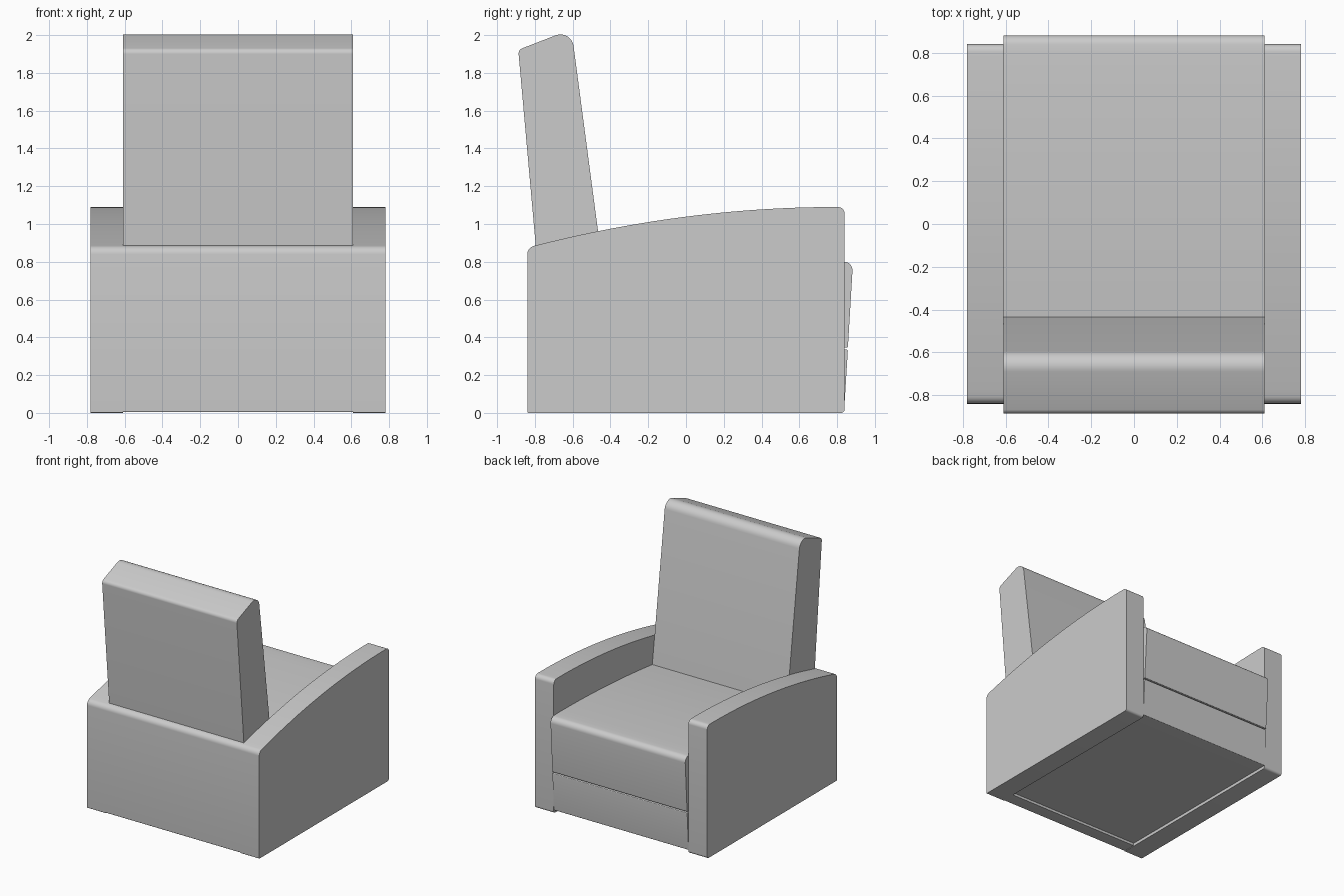
import bpy
import bmesh
import math
from mathutils import Vector

cube = bpy.data.objects.get("Cube")
if cube:
    bpy.data.objects.remove(cube, do_unlink=True)

# Single upholstery colour
fabric = bpy.data.materials.new("grey_upholstery")
fabric.use_nodes = True
GREY = (0.6, 0.6, 0.6, 1)
fabric.diffuse_color = GREY
fabric.node_tree.nodes["Principled BSDF"].inputs["Base Color"].default_value = GREY

ARM_INNER, ARM_OUTER = 0.61, 0.78
BACK, FRONT = -0.84, 0.84


def rounded(corners, steps=8):
    """Turn (y, z, radius) corners into an outline with filleted corners."""
    outline = []
    for i, (y, z, radius) in enumerate(corners):
        p = Vector((y, z))
        if radius == 0:
            outline.append(p)
            continue
        a = (Vector(corners[i - 1][:2]) - p).normalized()
        b = (Vector(corners[(i + 1) % len(corners)][:2]) - p).normalized()
        half = a.angle(b) / 2
        center = p + (a + b).normalized() * radius / math.sin(half)
        setback = radius / math.tan(half)
        start = p + a * setback - center
        end = p + b * setback - center
        turn = math.pi - 2 * half
        for k in range(steps + 1):
            t = k / steps
            mix = start * math.sin((1 - t) * turn) + end * math.sin(t * turn)
            outline.append(center + mix / math.sin(turn))
    return outline


def extrude_profile(name, corners, x0, x1):
    """Extrude a side profile across x."""
    bm = bmesh.new()
    verts = [bm.verts.new((x0, p.x, p.y)) for p in rounded(corners)]
    face = bm.faces.new(verts)
    grown = bmesh.ops.extrude_face_region(bm, geom=[face])["geom"]
    moved = [g for g in grown if isinstance(g, bmesh.types.BMVert)]
    bmesh.ops.translate(bm, verts=moved, vec=(x1 - x0, 0, 0))
    bmesh.ops.recalc_face_normals(bm, faces=bm.faces[:])
    mesh = bpy.data.meshes.new(name)
    bm.to_mesh(mesh)
    bm.free()
    mesh.materials.append(fabric)
    obj = bpy.data.objects.new(name, mesh)
    bpy.context.collection.objects.link(obj)
    bpy.ops.object.select_all(action="DESELECT")
    obj.select_set(True)
    bpy.context.view_layer.objects.active = obj
    bpy.ops.object.shade_smooth_by_angle(angle=math.radians(30))
    return obj


def arm_height(y):
    return 1.09 - 0.08 * (0.8 - y) ** 2


def seat_height(y):
    return 0.802 - 0.046 * (0.8 - y) ** 2


def curve(height, start, end, count):
    ys = [start + (end - start) * i / (count - 1) for i in range(count)]
    return [(y, height(y), 0) for y in ys]


# Arms with a gently bowed top
arm = ([(BACK, 0, 0.006), (BACK, arm_height(BACK), 0.045)]
       + curve(arm_height, -0.77, 0.78, 24)
       + [(FRONT, 1.09, 0.035), (FRONT, 0, 0.02)])
for side, name in ((1, "left_arm"), (-1, "right_arm")):
    extrude_profile(name, arm, side * ARM_INNER, side * ARM_OUTER)

# Rear panel between the arms
panel = [(BACK, 0.004, 0.006), (BACK, arm_height(BACK), 0.045),
         (-0.73, arm_height(-0.73), 0), (-0.73, 0.004, 0)]
extrude_profile("rear_panel", panel, -ARM_INNER, ARM_INNER)

# Hidden core, its underside recessed
core = [(-0.74, 0.025, 0), (-0.74, 0.68, 0), (0.83, 0.68, 0), (0.83, 0.025, 0)]
extrude_profile("seat_core", core, -ARM_INNER, ARM_INNER)

# Leaning backrest
backrest = [(-0.77, 0.6, 0), (-0.888, 1.922, 0.03),
            (-0.607, 2.031, 0.07), (-0.418, 0.6, 0)]
extrude_profile("backrest", backrest, -ARM_INNER, ARM_INNER)

# Seat cushion overhanging the front
cushion = ([(-0.6, 0.345, 0)] + curve(seat_height, -0.6, 0.8, 18)
           + [(0.884, 0.798, 0.045), (0.857, 0.345, 0.006)])
extrude_profile("seat_cushion", cushion, -ARM_INNER, ARM_INNER)

# Folded footrest below the cushion
footrest = [(0.7, 0.025, 0), (0.7, 0.335, 0),
            (0.857, 0.335, 0.006), (0.838, 0.025, 0.006)]
extrude_profile("footrest", footrest, -ARM_INNER, ARM_INNER)
